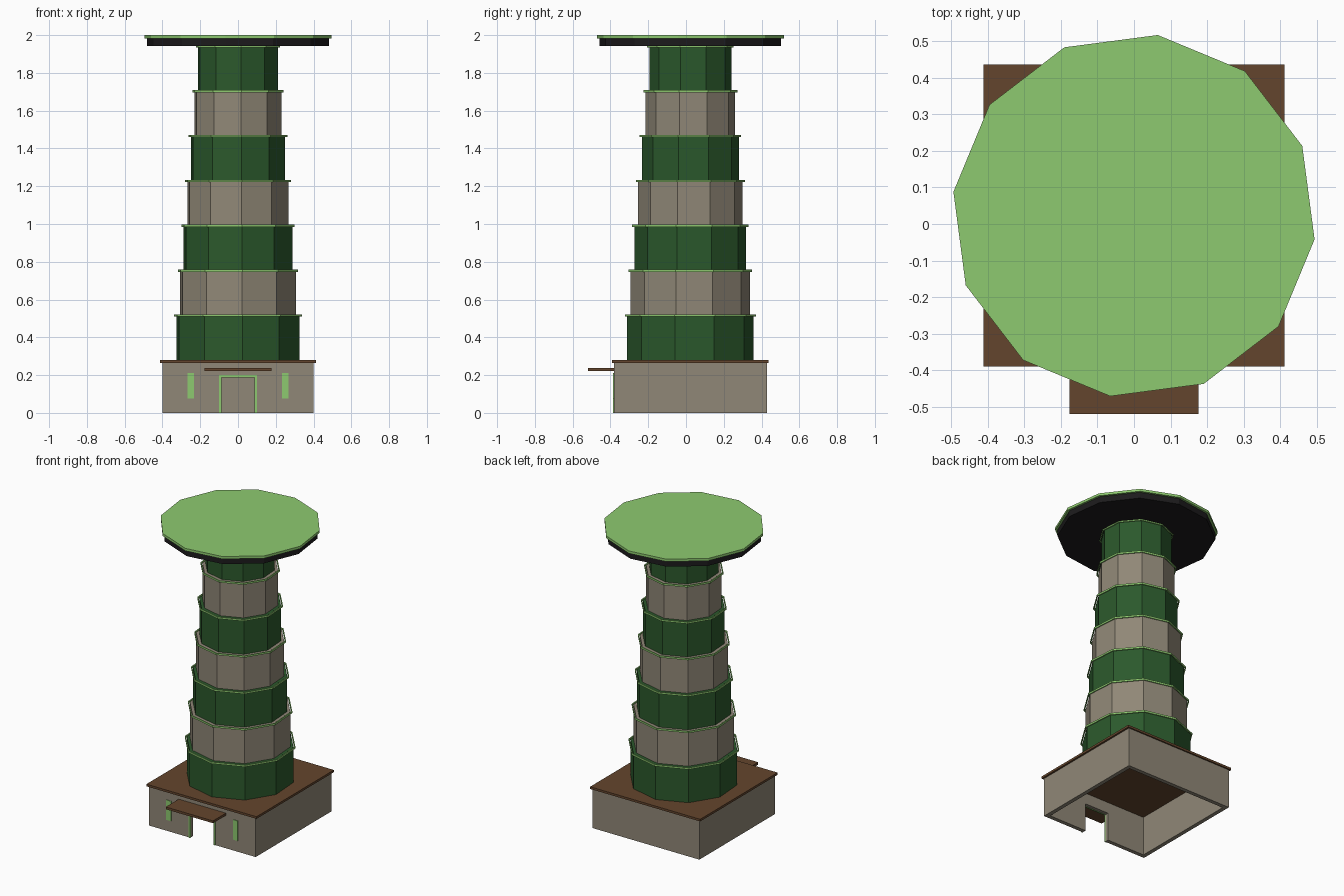
import bpy, bmesh, math

if "Cube" in bpy.data.objects:
    bpy.data.objects.remove(bpy.data.objects["Cube"])

CY = 0.023  # tower and base centre in y


def material(name, rgb):
    m = bpy.data.materials.new(name)
    m.diffuse_color = (*rgb, 1)
    m.use_nodes = True
    m.node_tree.nodes["Principled BSDF"].inputs["Base Color"].default_value = m.diffuse_color
    return m


TAUPE = material("taupe_stone", (0.28, 0.245, 0.185))
DARK_GREEN = material("dark_green", (0.024, 0.098, 0.025))
LIGHT_GREEN = material("light_green", (0.27, 0.59, 0.16))
BROWN = material("brown_wood", (0.127, 0.06, 0.026))
BLACK = material("black", (0.012, 0.011, 0.012))


def finish(name, bm, mat):
    bmesh.ops.recalc_face_normals(bm, faces=bm.faces)
    me = bpy.data.meshes.new(name)
    bm.to_mesh(me)
    bm.free()
    me.materials.append(mat)
    ob = bpy.data.objects.new(name, me)
    bpy.context.collection.objects.link(ob)
    return ob


def prism(name, points, z0, z1, mat):
    """Extrude a flat outline from z0 to z1."""
    bm = bmesh.new()
    f = bm.faces.new([bm.verts.new((x, y, z0)) for x, y in points])
    top = bmesh.ops.extrude_face_region(bm, geom=[f])["geom"]
    for v in top:
        if isinstance(v, bmesh.types.BMVert):
            v.co.z = z1
    if not any(g.is_valid and g == f for g in bm.faces):
        bm.faces.new([v for v in bm.verts if v.co.z == z0])
    return finish(name, bm, mat)


def box(name, x0, x1, y0, y1, z0, z1, mat):
    return prism(name, [(x0, y0), (x1, y0), (x1, y1), (x0, y1)], z0, z1, mat)


def polygon(n, r, start):
    return [(r * math.cos(math.radians(start) + math.tau * k / n),
             CY + r * math.sin(math.radians(start) + math.tau * k / n)) for k in range(n)]


def ring(name, n, r_in, r_out, start, z0, z1, mat):
    """Square-section hoop with n sides."""
    bm = bmesh.new()
    loops = [[bm.verts.new((x, y, z)) for x, y in polygon(n, r, start)]
             for r, z in ((r_in, z0), (r_out, z0), (r_out, z1), (r_in, z1))]
    for i in range(4):
        a, b = loops[i], loops[(i + 1) % 4]
        for k in range(n):
            j = (k + 1) % n
            bm.faces.new((a[k], a[j], b[j], b[k]))
    return finish(name, bm, mat)


# Hollow base walls, open at the doorway, with a lintel above it
W, T, D, H = 0.40, 0.027, 0.09, 0.265
F, B = CY - 0.405, CY + 0.405
prism("base_walls", [(D, F), (W, F), (W, B), (-W, B), (-W, F), (-D, F),
                     (-D, F + T), (-W + T, F + T), (-W + T, B - T),
                     (W - T, B - T), (W - T, F + T), (D, F + T)], 0, H, TAUPE)
box("door_lintel", -D, D, F, F + T, 0.19, H, TAUPE)

# Door frame and slit windows
for side, s in (("left", -1), ("right", 1)):
    a, b = sorted((s * 0.088, s * 0.10))
    box("door_frame_" + side, a, b, F - 0.005, F + 0.004, 0, 0.20, LIGHT_GREEN)
    box("window_" + side, s * 0.25 - 0.018, s * 0.25 + 0.018, F - 0.004, F + 0.004,
        0.075, 0.21, LIGHT_GREEN)
box("door_frame_top", -0.088, 0.088, F - 0.005, F + 0.004, 0.188, 0.20, LIGHT_GREEN)

# Base roof slab and door canopy
box("base_roof", -0.412, 0.412, CY - 0.414, CY + 0.414, H, 0.28, BROWN)
box("door_canopy", -0.177, 0.177, -0.52, F, 0.222, 0.238, BROWN)

# Seven stacked ten-sided tiers, each with a light hoop at its top
for i in range(7):
    r = 0.336 - 0.0197 * i
    z0, z1 = 0.28 + 0.2375 * i, 0.28 + 0.2375 * (i + 1)
    prism(f"tier_{i + 1}", polygon(10, r, -14), z0, z1, TAUPE if i % 2 else DARK_GREEN)
    ring(f"tier_hoop_{i + 1}", 10, r + 0.005, r + 0.012, -14, z1 - 0.008, z1 + 0.004, LIGHT_GREEN)

# Twelve-sided top platform
prism("platform_underside", polygon(12, 0.485, -7.5), 1.9425, 1.983, BLACK)
prism("platform_top", polygon(12, 0.499, -7.5), 1.983, 2.0, LIGHT_GREEN)
